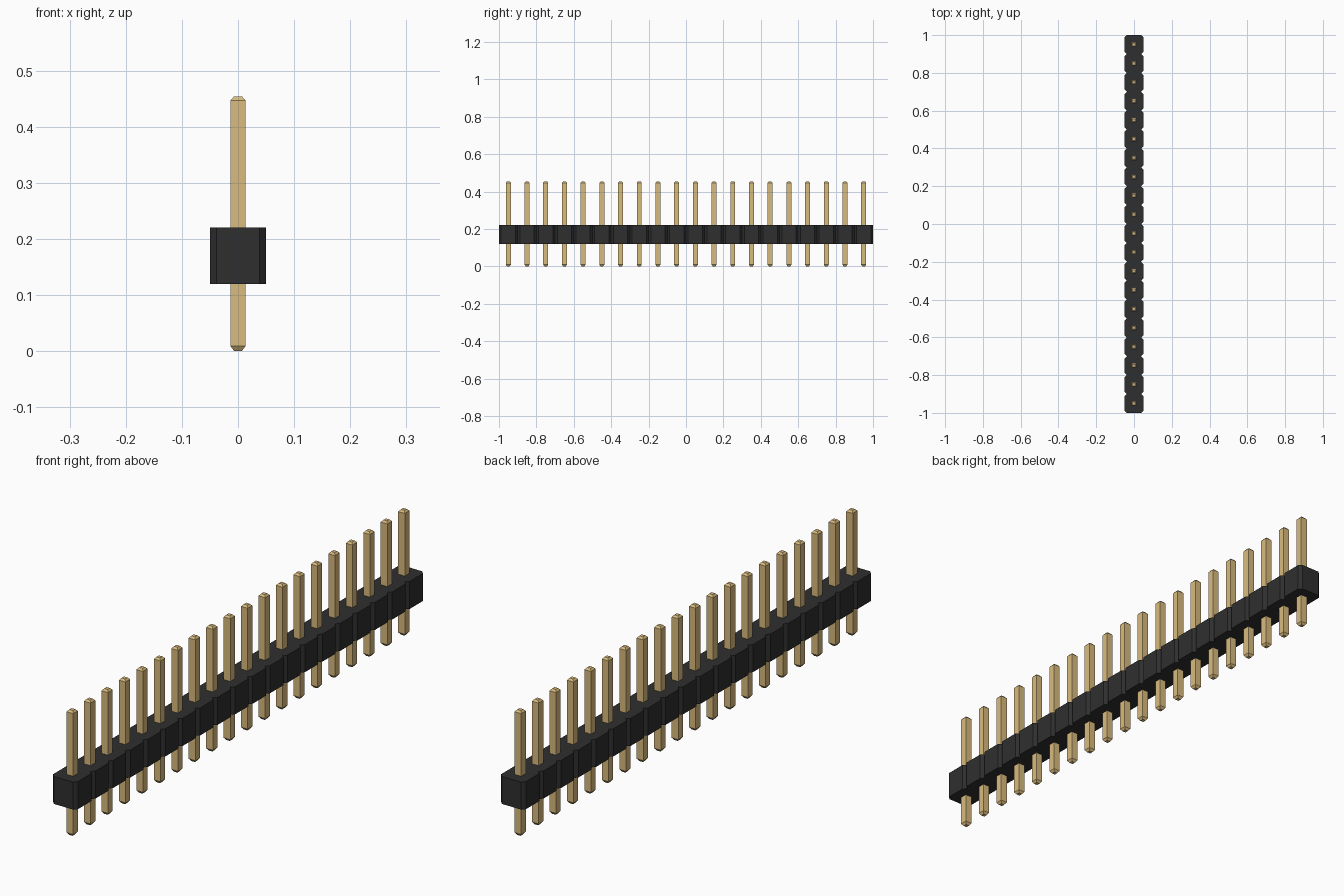
import bpy
import bmesh

cube = bpy.data.objects.get("Cube")
if cube:
    bpy.data.objects.remove(cube, do_unlink=True)

COUNT = 20          # number of pins
PITCH = 0.1         # spacing along y
HALF = PITCH / 2
CHAMFER = 0.012     # corner cut on each housing block
BASE_Z, TOP_Z = 0.12, 0.22


def make_material(name, color):
    mat = bpy.data.materials.new(name)
    mat.use_nodes = True
    mat.diffuse_color = (*color, 1)
    bsdf = next(n for n in mat.node_tree.nodes if n.type == 'BSDF_PRINCIPLED')
    bsdf.inputs["Base Color"].default_value = (*color, 1)
    return mat


def make_object(name, bm, mat):
    bmesh.ops.recalc_face_normals(bm, faces=bm.faces[:])
    mesh = bpy.data.meshes.new(name)
    bm.to_mesh(mesh)
    bm.free()
    mesh.materials.append(mat)
    obj = bpy.data.objects.new(name, mesh)
    bpy.context.collection.objects.link(obj)
    return obj


black = make_material("black plastic", (0.028, 0.028, 0.028))
gold = make_material("gold metal", (0.70, 0.50, 0.21))

# Housing: a row of chamfered blocks extruded from one notched outline
side = []
for i in range(COUNT):
    y = (i - (COUNT - 1) / 2) * PITCH
    if i == 0:
        side.append((HALF - CHAMFER, y - HALF))
    side += [(HALF, y - HALF + CHAMFER),
             (HALF, y + HALF - CHAMFER),
             (HALF - CHAMFER, y + HALF)]
outline = side + [(-x, y) for x, y in reversed(side)]

bm = bmesh.new()
base = bm.faces.new([bm.verts.new((x, y, BASE_Z)) for x, y in outline])
extruded = bmesh.ops.extrude_face_region(bm, geom=[base], use_keep_orig=True)
top_verts = [g for g in extruded["geom"] if isinstance(g, bmesh.types.BMVert)]
bmesh.ops.translate(bm, verts=top_verts, vec=(0, 0, TOP_Z - BASE_Z))
make_object("housing", bm, black)

# Pin: square rings (half width, height) with tapered tips
RINGS = [(0.007, 0.0), (0.0133, 0.009), (0.0133, 0.447), (0.007, 0.454)]
bm = bmesh.new()
loops = [[bm.verts.new((sx * w, sy * w, z))
          for sx, sy in ((-1, -1), (1, -1), (1, 1), (-1, 1))]
         for w, z in RINGS]
for low, high in zip(loops, loops[1:]):
    for k in range(4):
        n = (k + 1) % 4
        bm.faces.new((low[k], low[n], high[n], high[k]))
bm.faces.new(loops[0][::-1])
bm.faces.new(loops[-1])
pins = make_object("pins", bm, gold)
pins.location.y = -(COUNT - 1) / 2 * PITCH

# Repeat the pin along the housing
array = pins.modifiers.new("pin row", 'ARRAY')
array.count = COUNT
array.use_relative_offset = False
array.use_constant_offset = True
array.constant_offset_displace = (0, PITCH, 0)
